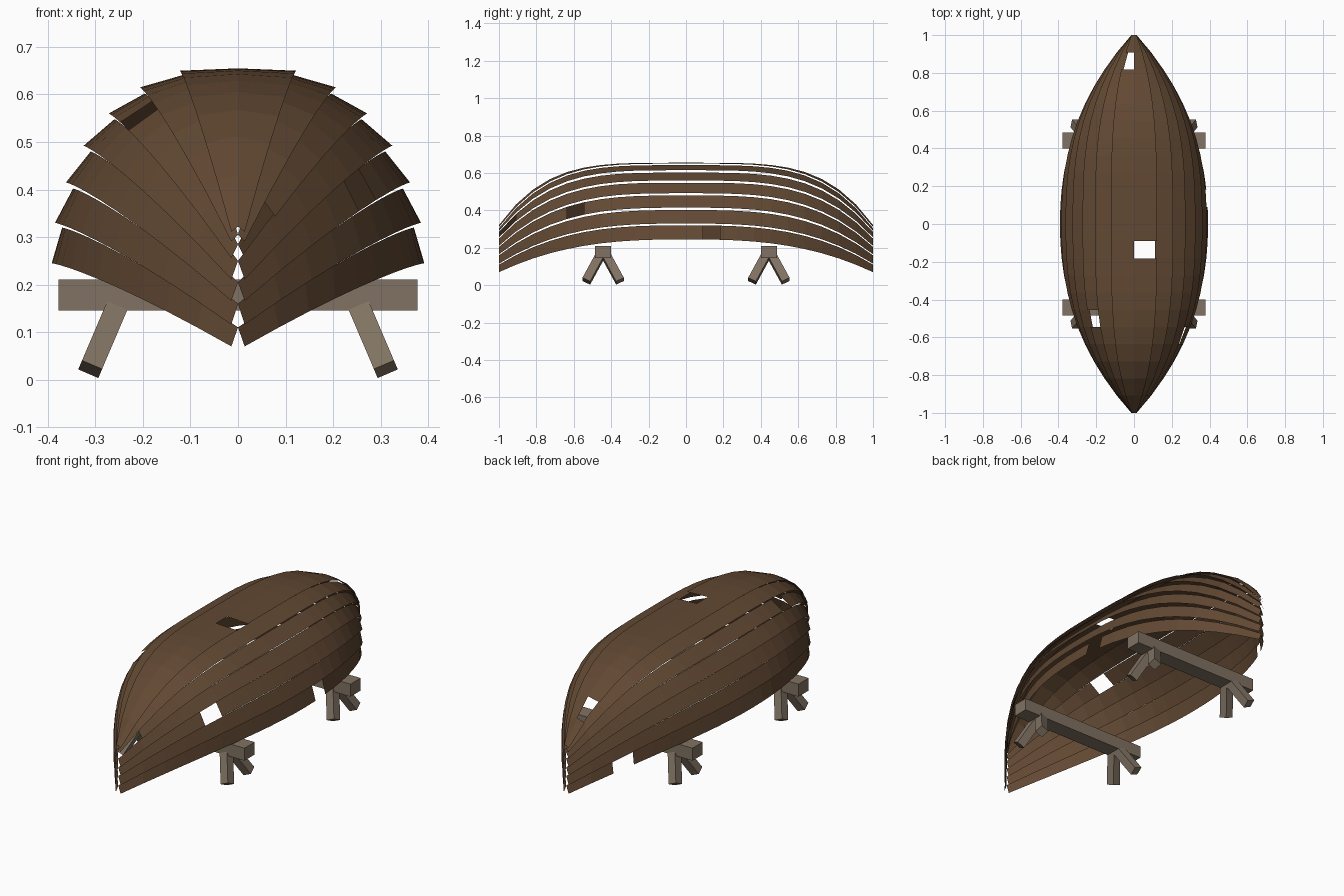
import bpy, bmesh
from mathutils import Vector, Matrix

cube = bpy.data.objects.get("Cube")
if cube:
    bpy.data.objects.remove(cube, do_unlink=True)


def material(name, colour):
    m = bpy.data.materials.new(name)
    m.use_nodes = True
    m.diffuse_color = (*colour, 1)
    m.node_tree.nodes["Principled BSDF"].inputs["Base Color"].default_value = (*colour, 1)
    return m


hull_wood = material("dark_brown_wood", (0.122, 0.066, 0.033))
trestle_wood = material("grey_weathered_wood", (0.216, 0.168, 0.122))


def add_object(name, bm, mat):
    mesh = bpy.data.meshes.new(name)
    bm.to_mesh(mesh)
    bm.free()
    mesh.materials.append(mat)
    obj = bpy.data.objects.new(name, mesh)
    bpy.context.collection.objects.link(obj)


# Midship section of the overlapping planks: outer lower edge, inner upper edge
LOWER = [(.392, .245), (.385, .33), (.362, .415), (.325, .492),
         (.272, .56), (.206, .615), (.122, .65)]
UPPER = [(.37, .32), (.347, .402), (.31, .48), (.26, .548),
         (.196, .602), (.112, .642), (0, .655)]
# Heights of the plank edges at the pointed ends
END_Z = [.07, .11, .16, .205, .25, .285, .305, .322]
SEGMENTS = 22
# Broken-out plank pieces: (side, row) -> segment
HOLES = {(1, 6): 9, (-1, 6): 20, (1, 2): 4, (1, 0): 12,
         (-1, 4): 5, (1, 4): 0, (-1, 0): 19}


def edge_point(mid, end, level, y):
    """Sweep a midship point towards the end; upper rows stay full for longer."""
    t = abs(y)
    x = end[0] + (mid[0] - end[0]) * (1 - t ** (2.2 + 1.4 * level))
    z = mid[1] - (mid[1] - end[1]) * t ** (2.7 + 1.5 * level)
    return x, z


# Hull planks
for side, side_name in ((1, "left"), (-1, "right")):
    for row in range(len(LOWER)):
        bm = bmesh.new()
        pairs = []
        for i in range(SEGMENTS + 1):
            y = 2 * i / SEGMENTS - 1
            low_end = (.014, END_Z[row] + (.006 if row else 0))
            xl, zl = edge_point(LOWER[row], low_end, row / 7, y)
            xu, zu = edge_point(UPPER[row], (0, END_Z[row + 1]), (row + 1) / 7, y)
            pairs.append((bm.verts.new((side * xl, y, zl)),
                          bm.verts.new((side * xu, y, zu))))
        for i in range(SEGMENTS):
            if HOLES.get((side, row)) == i:
                continue
            (a, b), (c, d) = pairs[i], pairs[i + 1]
            bm.faces.new((a, c, d, b) if side > 0 else (a, b, d, c))
        loose = [v for v in bm.verts if not v.link_faces]
        bmesh.ops.delete(bm, geom=loose, context='VERTS')
        part = "keel_plank" if row == 6 else f"plank_{row + 1}"
        add_object(f"{side_name}_{part}", bm, hull_wood)


def add_leg(name, top, foot, width, depth):
    top, foot = Vector(top), Vector(foot)
    axis = (top - foot).normalized()
    across = Vector((0, 1, 0)).cross(axis).normalized()
    rot = Matrix((across, axis.cross(across), axis)).transposed().to_4x4()
    size = Matrix.Diagonal((width, depth, (top - foot).length, 1))
    bm = bmesh.new()
    bmesh.ops.create_cube(bm, size=1, matrix=Matrix.Translation((top + foot) / 2) @ rot @ size)
    add_object(name, bm, trestle_wood)


# Trestles: a beam on two pairs of splayed legs
for cy, place in ((-.443, "front"), (.443, "back")):
    bm = bmesh.new()
    bmesh.ops.create_cube(bm, size=1, matrix=Matrix.Translation((0, cy, .178))
                          @ Matrix.Diagonal((.755, .085, .066, 1)))
    add_object(f"{place}_trestle_beam", bm, trestle_wood)
    for sx, side_name in ((1, "left"), (-1, "right")):
        for sy, end in ((-1, "front"), (1, "back")):
            add_leg(f"{place}_trestle_{side_name}_{end}_leg",
                    (sx * .25, cy + sy * .012, .165),
                    (sx * .311, cy + sy * .09, .022), .046, .046)
